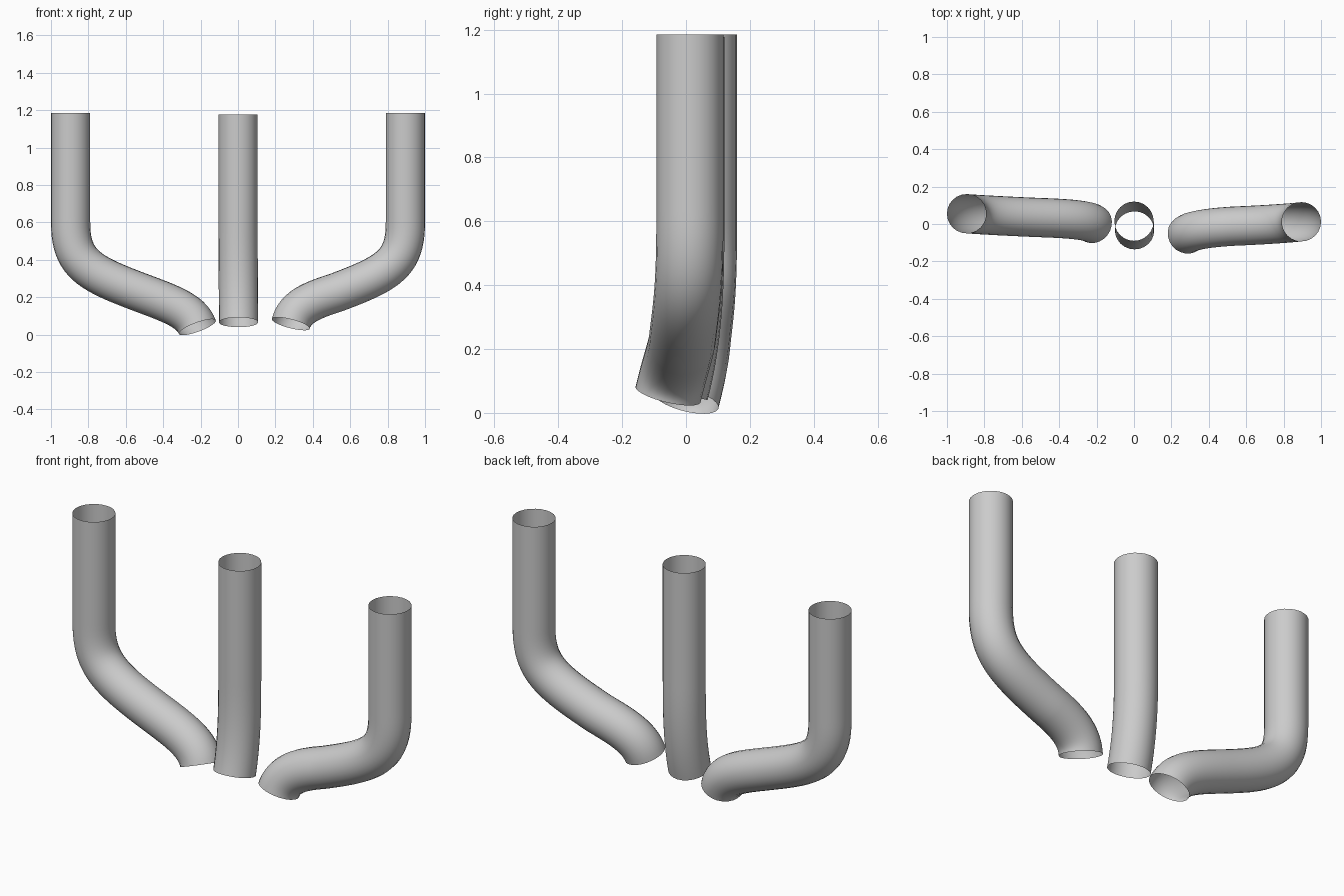
import bpy
import math

if "Cube" in bpy.data.objects:
    bpy.data.objects.remove(bpy.data.objects["Cube"])

RADIUS = 0.105

metal = bpy.data.materials.new("light_grey_metal")
metal.diffuse_color = (0.6, 0.6, 0.6, 1)
metal.use_nodes = True
metal.node_tree.nodes["Principled BSDF"].inputs["Base Color"].default_value = metal.diffuse_color


def pipe(name, points):
    """Open tube along a bezier path; each point is (handle_in, point, handle_out)."""
    curve = bpy.data.curves.new(name + "_path", 'CURVE')
    curve.dimensions = '3D'
    curve.resolution_u = 20
    curve.bevel_depth = RADIUS
    curve.bevel_resolution = 10
    curve.use_fill_caps = False
    spline = curve.splines.new('BEZIER')
    spline.bezier_points.add(len(points) - 1)
    for bp, (h_in, co, h_out) in zip(spline.bezier_points, points):
        bp.handle_left_type = bp.handle_right_type = 'FREE'
        bp.handle_left, bp.co, bp.handle_right = h_in, co, h_out
    helper = bpy.data.objects.new(name + "_path", curve)
    bpy.context.collection.objects.link(helper)
    bpy.context.view_layer.update()
    deps = bpy.context.evaluated_depsgraph_get()
    mesh = bpy.data.meshes.new_from_object(helper.evaluated_get(deps))
    bpy.data.objects.remove(helper)
    mesh.materials.clear()
    mesh.materials.append(metal)
    for p in mesh.polygons:
        p.material_index = 0
        p.use_smooth = True
    obj = bpy.data.objects.new(name, mesh)
    bpy.context.collection.objects.link(obj)
    return obj


def side_points(x, y, mid, tail):
    """Upright, first bend, shallow diagonal, then the downturned end."""
    s = math.copysign(1, x)
    (mx, my, mz), (h1, h2, end) = mid, tail
    return [
        ((x, y, 1.285), (x, y, 1.185), (x, y, 0.985)),
        ((x, y, 0.8), (x, y, 0.6), (x, y, 0.38)),
        ((mx + s * 0.28, my + 0.012, mz + 0.105), mid, h1),
        (h2, end, end),
    ]


# left pipe
pipe("left_pipe", side_points(
    -0.895, 0.055, (-0.52, 0.035, 0.225),
    ((-0.37, 0.03, 0.168), (-0.25, 0.023, 0.13), (-0.217, 0.0, 0.04))))

# right pipe, slightly shorter and further forward
pipe("right_pipe", side_points(
    0.895, 0.012, (0.525, -0.012, 0.225),
    ((0.40, -0.02, 0.185), (0.306, -0.034, 0.15), (0.282, -0.056, 0.058))))

# middle pipe, gently curving forward at the foot
pipe("middle_pipe", [
    ((0, 0.015, 1.277), (0, 0.015, 1.177), (0, 0.015, 0.98)),
    ((0, 0.015, 0.75), (0, 0.015, 0.55), (0, 0.015, 0.38)),
    ((0.003, 0.007, 0.225), (0.003, -0.034, 0.066), (0.003, -0.034, 0.066)),
])
